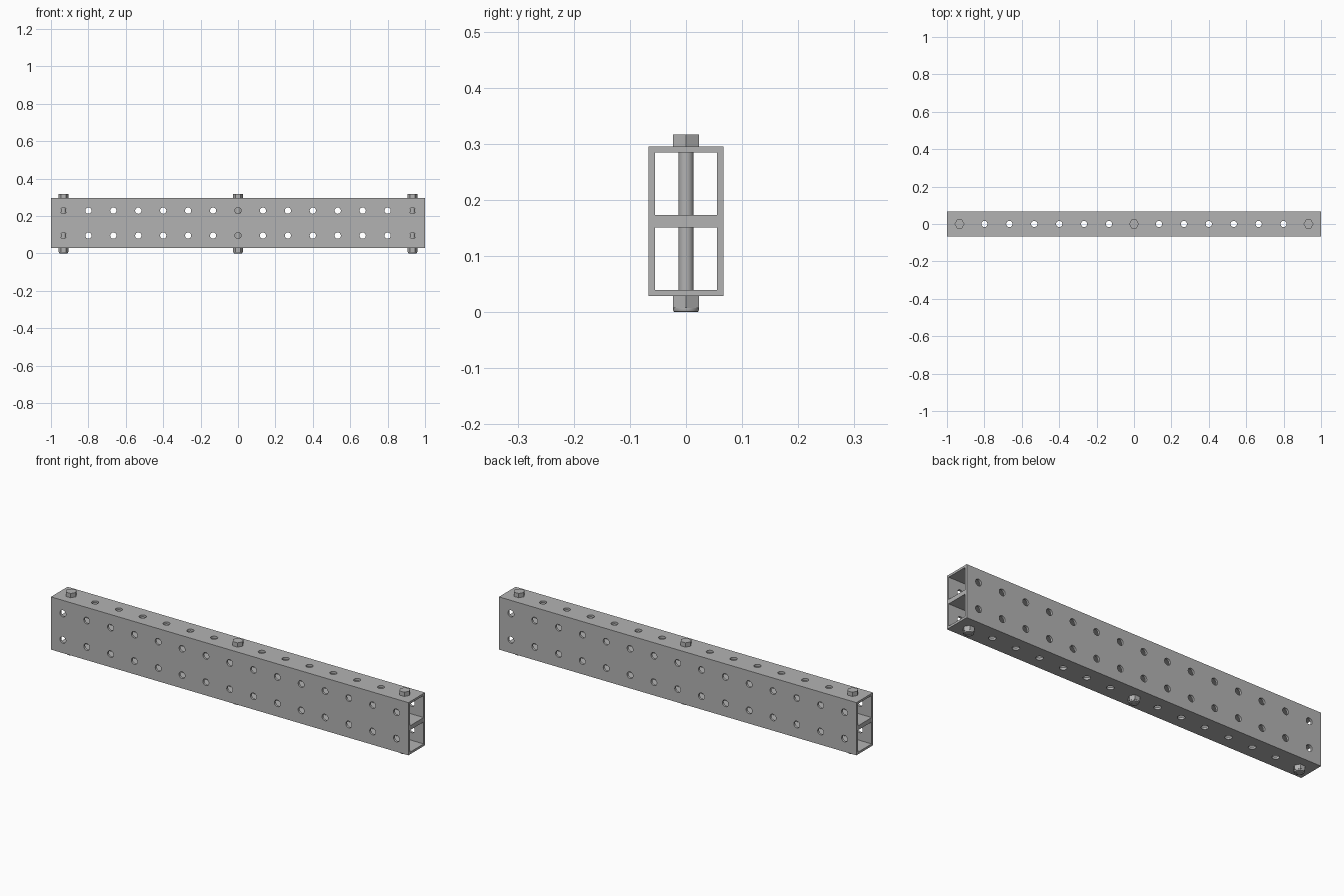
import bpy, bmesh
from math import pi, radians, sqrt
from mathutils import Matrix, Vector

if "Cube" in bpy.data.objects:
    bpy.data.objects.remove(bpy.data.objects["Cube"], do_unlink=True)

LENGTH, CELL, WALL = 2.0, 0.1333, 0.011
BASE = 0.0285                      # underside of the beam
TOP = BASE + 2 * CELL
MID = BASE + CELL
HOLE_R, SHAFT_R, FLAT_R = 0.0167, 0.0135, 0.023
HEX_R = FLAT_R * 2 / sqrt(3)

metal = bpy.data.materials.new("grey_metal")
metal.use_nodes = True
GREY = (0.45, 0.45, 0.45, 1)
metal.diffuse_color = GREY
metal.node_tree.nodes["Principled BSDF"].inputs["Base Color"].default_value = GREY


def add_box(bm, center, size):
    m = Matrix.Translation(center) @ Matrix.Diagonal((*size, 1))
    bmesh.ops.create_cube(bm, size=1, matrix=m)


def add_cylinder(bm, center, radius, depth, sides=24, rot=None):
    m = Matrix.Translation(center) @ (rot or Matrix())
    bmesh.ops.create_cone(bm, cap_ends=True, segments=sides, radius1=radius,
                          radius2=radius, depth=depth, matrix=m)


def make(name, bm):
    mesh = bpy.data.meshes.new(name)
    bm.to_mesh(mesh)
    bm.free()
    mesh.materials.append(metal)
    obj = bpy.data.objects.new(name, mesh)
    bpy.context.scene.collection.objects.link(obj)
    return obj


def smooth(obj):
    obj.data.shade_smooth()
    obj.data.set_sharp_from_angle(angle=radians(30))


# Beam: solid block, later hollowed into two cells and drilled
bm = bmesh.new()
add_box(bm, (0, 0, MID), (LENGTH, CELL, 2 * CELL))
beam = make("double_channel_beam", bm)

cells, side_holes, top_holes = bmesh.new(), bmesh.new(), bmesh.new()
inner = CELL - 2 * WALL
for z in (BASE + CELL / 2, TOP - CELL / 2):
    add_box(cells, (0, 0, z), (LENGTH + 0.2, inner, inner))
for i in range(15):
    x = (i - 7) * CELL
    add_cylinder(top_holes, (x, 0, MID), HOLE_R, 0.5)
    for z in (BASE + CELL / 2, TOP - CELL / 2):
        add_cylinder(side_holes, (x, 0, z), HOLE_R, 0.4, rot=Matrix.Rotation(pi / 2, 4, 'X'))

cutters = [make(n, b) for n, b in (("cell_cutter", cells), ("side_hole_cutter", side_holes),
                                   ("top_hole_cutter", top_holes))]
for c in cutters:
    c.hide_render = True
    mod = beam.modifiers.new(c.name, 'BOOLEAN')
    mod.operation, mod.solver, mod.object = 'DIFFERENCE', 'EXACT', c

# Bake the cuts and drop the cutters
graph = bpy.context.evaluated_depsgraph_get()
cut = bpy.data.meshes.new_from_object(beam.evaluated_get(graph))
beam.modifiers.clear()
beam.data = cut
cut.materials.clear()
cut.materials.append(metal)
for p in cut.polygons:
    p.material_index = 0
for c in cutters:
    bpy.data.objects.remove(c, do_unlink=True)
smooth(beam)

# Bolts: hex head on top, shaft through the beam, lock nut underneath
HEAD_H, COLLAR = 0.0215, 0.007
for name, x in (("right", -7 * CELL), ("middle", 0), ("left", 7 * CELL)):
    bm = bmesh.new()
    add_cylinder(bm, (x, 0, TOP + HEAD_H / 2), HEX_R, HEAD_H, 6, Matrix.Rotation(pi / 6, 4, 'Z'))
    # keep a corner of the hexagon pointing along the beam
    corner = max(v.co.x for v in bm.verts) - x
    if corner < HEX_R * 0.99:
        bmesh.ops.rotate(bm, verts=bm.verts, cent=(x, 0, 0), matrix=Matrix.Rotation(pi / 6, 3, 'Z'))
    smooth(make(name + "_bolt_head", bm))

    bm = bmesh.new()
    add_cylinder(bm, (x, 0, (TOP + 0.003) / 2), SHAFT_R, TOP - 0.003, 32)
    smooth(make(name + "_bolt_shaft", bm))

    bm = bmesh.new()
    add_cylinder(bm, (x, 0, (BASE + COLLAR) / 2), HEX_R, BASE - COLLAR, 6)
    corner = max(v.co.x for v in bm.verts) - x
    if corner < HEX_R * 0.99:
        bmesh.ops.rotate(bm, verts=bm.verts, cent=(x, 0, 0), matrix=Matrix.Rotation(pi / 6, 3, 'Z'))
    smooth(make(name + "_nut", bm))

    # Rounded collar of the lock nut, spun from its profile
    bm = bmesh.new()
    profile = [(FLAT_R, COLLAR), (FLAT_R, 0.003), (FLAT_R - 0.001, 0.001),
               (FLAT_R - 0.003, 0), (SHAFT_R, 0), (SHAFT_R, COLLAR)]
    verts = [bm.verts.new(Vector((x + r, 0, z))) for r, z in profile]
    edges = [bm.edges.new(pair) for pair in zip(verts, verts[1:])]
    bmesh.ops.spin(bm, geom=verts + edges, cent=(x, 0, 0), axis=(0, 0, 1),
                   angle=2 * pi, steps=32, use_merge=True)
    bmesh.ops.remove_doubles(bm, verts=bm.verts, dist=1e-5)
    bmesh.ops.recalc_face_normals(bm, faces=bm.faces)
    # the open ring must face outward
    outer = max(bm.faces, key=lambda f: f.calc_center_median().x)
    if outer.normal.x < 0:
        bmesh.ops.reverse_faces(bm, faces=bm.faces)
    smooth(make(name + "_nut_collar", bm))
